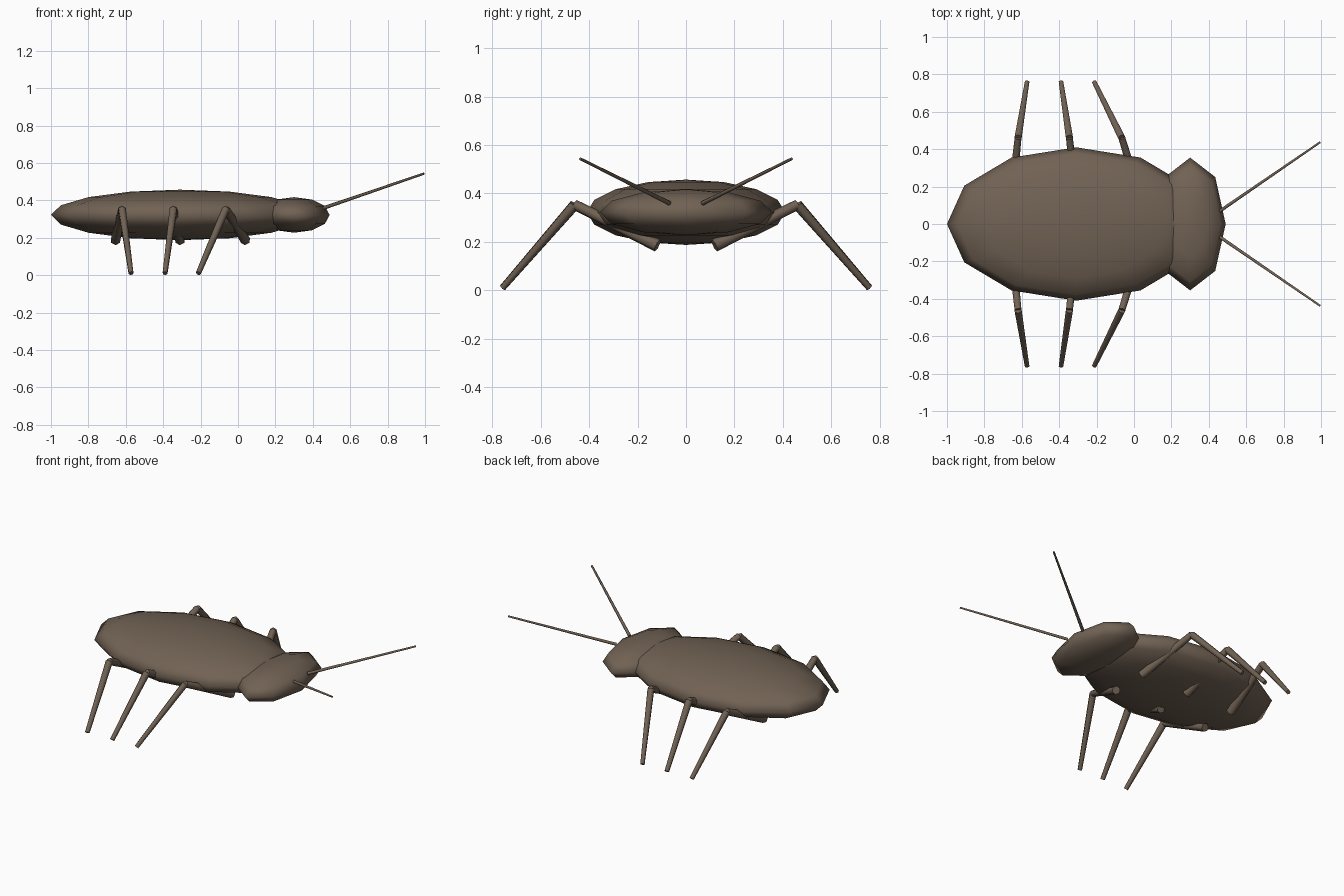
import bpy
import math
from mathutils import Vector

cube = bpy.data.objects.get("Cube")
if cube:
    bpy.data.objects.remove(cube, do_unlink=True)

# One brown for the whole insect
brown = bpy.data.materials.new("dull brown")
brown.use_nodes = True
COLOUR = (0.165, 0.122, 0.088, 1)
brown.diffuse_color = COLOUR
brown.node_tree.nodes["Principled BSDF"].inputs["Base Color"].default_value = COLOUR


def finish(name):
    obj = bpy.context.object
    obj.name = name
    obj.data.materials.append(brown)
    return obj


def ellipsoid(name, centre, radii, segments, rings):
    bpy.ops.mesh.primitive_uv_sphere_add(segments=segments, ring_count=rings, radius=1)
    obj = finish(name)
    obj.location = centre
    obj.scale = radii
    bpy.ops.object.transform_apply(location=True, scale=True)
    bpy.ops.object.shade_smooth()


def limb(name, start, end, r_start, r_end):
    start, end = Vector(start), Vector(end)
    axis = end - start
    bpy.ops.mesh.primitive_cone_add(vertices=6, radius1=r_start, radius2=r_end,
                                    depth=axis.length, location=(start + end) / 2,
                                    rotation=axis.to_track_quat('Z', 'Y').to_euler())
    finish(name)
    bpy.ops.object.shade_smooth_by_angle(angle=math.radians(65))


# Flattened body and wide head
ellipsoid("body", (-0.31, 0, 0.322), (0.69, 0.41, 0.135), 12, 8)
ellipsoid("head", (0.30, 0, 0.322), (0.19, 0.355, 0.095), 8, 6)

# Legs: hip, knee and foot x for each pair
LEGS = {"hind": (-0.655, -0.62, -0.572),
        "middle": (-0.31, -0.345, -0.39),
        "front": (0.04, -0.065, -0.212)}

for side, s in (("left", 1), ("right", -1)):
    for pair, (hip, knee, foot) in LEGS.items():
        knee_point = (knee, s * 0.46, 0.353)
        limb(f"{pair}_upper_leg_{side}", (hip, s * 0.118, 0.185), knee_point, 0.027, 0.021)
        limb(f"{pair}_lower_leg_{side}", knee_point, (foot, s * 0.758, 0.01), 0.022, 0.014)
    # Antennae
    limb(f"antenna_{side}", (0.46, s * 0.07, 0.36), (0.995, s * 0.437, 0.543), 0.01, 0.006)
